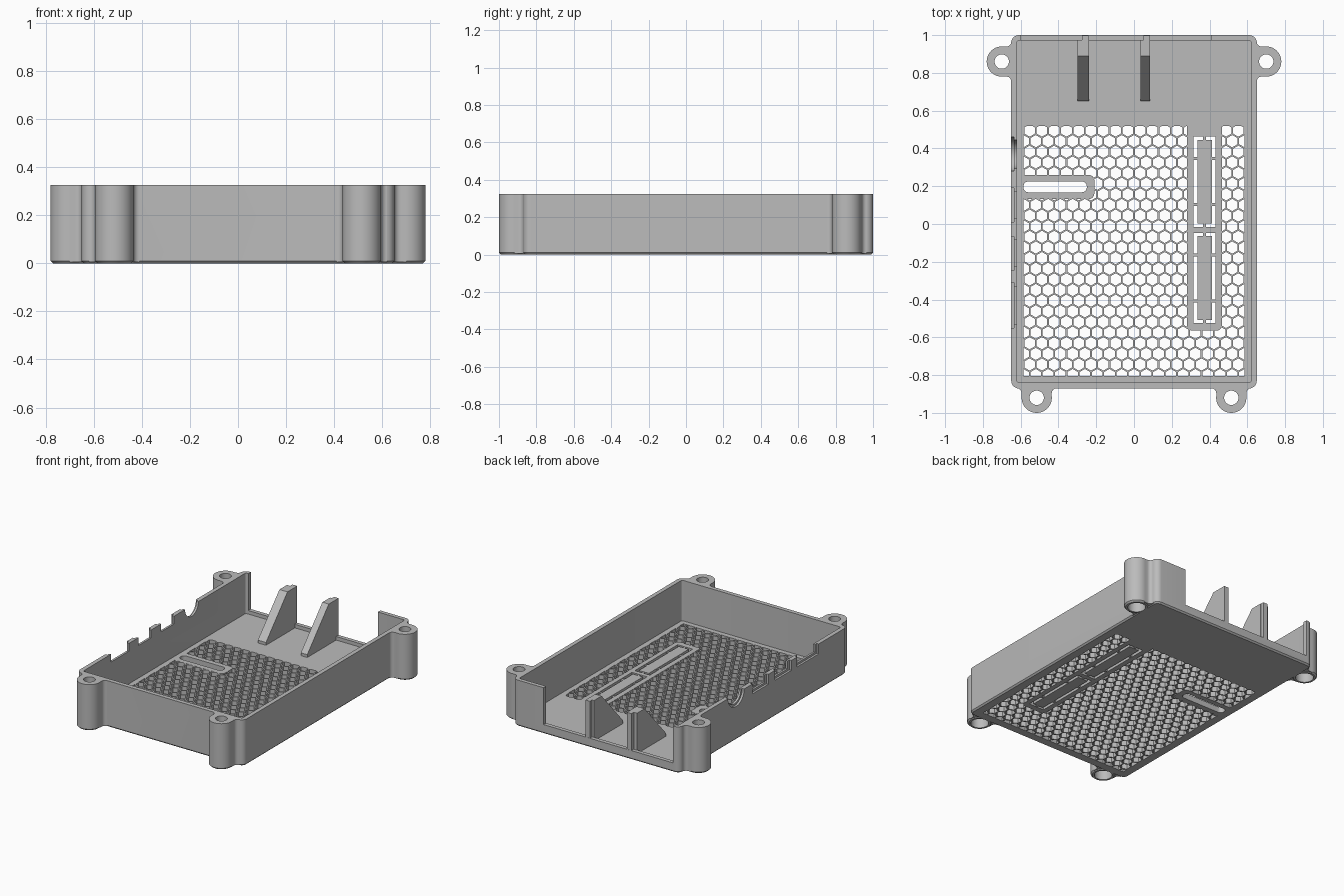
import bpy, bmesh, math

if "Cube" in bpy.data.objects:
    bpy.data.objects.remove(bpy.data.objects["Cube"], do_unlink=True)

grey = bpy.data.materials.new("plain grey")
grey.use_nodes = True
colour = (0.5, 0.5, 0.5, 1)
grey.diffuse_color = colour
grey.node_tree.nodes["Principled BSDF"].inputs["Base Color"].default_value = colour

HEIGHT, FLOOR = 0.325, 0.04


def add_prism(bm, rings):
    """Skin a stack of equal point rings and cap both ends."""
    loops = [[bm.verts.new(p) for p in ring] for ring in rings]
    n = len(loops[0])
    for low, high in zip(loops, loops[1:]):
        for i in range(n):
            j = (i + 1) % n
            bm.faces.new((low[i], low[j], high[j], high[i]))
    bm.faces.new(loops[0][::-1])
    bm.faces.new(loops[-1])


def finish(bm, name):
    bmesh.ops.recalc_face_normals(bm, faces=bm.faces)
    mesh = bpy.data.meshes.new(name)
    bm.to_mesh(mesh)
    bm.free()
    obj = bpy.data.objects.new(name, mesh)
    mesh.materials.append(grey)
    bpy.context.collection.objects.link(obj)
    return obj


def rounded_ring(x0, x1, y0, y1, r, z, steps=8):
    ring = []
    corners = ((x1 - r, y1 - r), (x0 + r, y1 - r), (x0 + r, y0 + r), (x1 - r, y0 + r))
    for q, (cx, cy) in enumerate(corners):
        for s in range(steps):
            a = (q + s / (steps - 1 + 0.001)) * math.pi / 2
            ring.append((cx + r * math.cos(a), cy + r * math.sin(a), z))
    return ring


def block(name, x0, x1, y0, y1, z0, z1, r=0.0, chamfer=0.0):
    """Box with optional rounded upright corners and a chamfered foot."""
    bm = bmesh.new()
    if r == 0:
        foot = [[(x0, y0, z), (x1, y0, z), (x1, y1, z), (x0, y1, z)] for z in (z0, z1)]
        add_prism(bm, foot)
    else:
        rings = [rounded_ring(x0, x1, y0, y1, r, z0 + chamfer), rounded_ring(x0, x1, y0, y1, r, z1)]
        if chamfer:
            c = chamfer
            rings.insert(0, rounded_ring(x0 + c, x1 - c, y0 + c, y1 - c, r - c, z0))
        add_prism(bm, rings)
    return finish(bm, name)


def tube(name, cx, cy, r, z0, z1, chamfer=0.0, axis="Z"):
    bm = bmesh.new()
    radii = [(z0, r - chamfer), (z0 + chamfer, r), (z1, r)] if chamfer else [(z0, r), (z1, r)]
    rings = []
    for h, rad in radii:
        ring = []
        for i in range(40):
            a = math.tau * i / 40
            u, v = cx + rad * math.cos(a), cy + rad * math.sin(a)
            ring.append((u, v, h) if axis == "Z" else (h, u, v))
        rings.append(ring)
    add_prism(bm, rings)
    return finish(bm, name)


def combine(target, tool, operation):
    mod = target.modifiers.new("combine", "BOOLEAN")
    mod.operation, mod.object, mod.solver = operation, tool, "MANIFOLD"
    bpy.context.view_layer.objects.active = target
    bpy.ops.object.modifier_apply(modifier=mod.name)
    bpy.data.objects.remove(tool, do_unlink=True)


def cut(target, tool):
    combine(target, tool, "DIFFERENCE")


def join(target, tool):
    combine(target, tool, "UNION")


# Outer block of the tray
case = block("case", -0.65, 0.65, -0.87, 1.0, 0, HEIGHT, 0.04, 0.01)

# Screw lugs: centre and outward direction
lugs = [(-0.515, -0.92, 0, -1), (0.515, -0.92, 0, -1), (-0.70, 0.86, -1, 0), (0.70, 0.86, 1, 0)]
R, F = 0.08, 0.025
for cx, cy, dx, dy in lugs:
    wx, wy = cx - 0.05 * dx, cy - 0.05 * dy

    def span(near, far, half):
        """Rectangle running outward from the wall, half as wide as given."""
        xs = sorted((wx + dx * near, wx + dx * far)) if dx else (cx - half, cx + half)
        ys = sorted((wy + dy * near, wy + dy * far)) if dy else (cy - half, cy + half)
        return (*xs, *ys)

    web = block("web", *span(-0.02, F, R + F), 0.005, HEIGHT)
    for side in (-1, 1):
        off = side * (R + F)
        cut(web, tube("fillet", wx + dx * F + abs(dy) * off, wy + dy * F + abs(dx) * off, F, -1, 1))
    join(case, web)
    join(case, block("neck", *span(-0.02, 0.05, R - 0.0005), 0.005, HEIGHT))
    join(case, tube("lug", cx, cy, R, 0, HEIGHT, 0.01))

# Hollow interior and back opening
cut(case, block("hollow", -0.62, 0.62, -0.84, 0.972, FLOOR, 1, 0.012))
cut(case, block("opening", -0.6, 0.41, 0.9, 1.1, 0.065, 1))

# Screw holes with wider sockets underneath
for cx, cy, dx, dy in lugs:
    cut(case, tube("hole", cx, cy, 0.038, -1, 1))
    cut(case, tube("socket", cx, cy, 0.057, -1, 0.1))

# Port notches along the side wall, each with a wider outer recess
for y, half in ((0.1, 0.07), (-0.155, 0.07), (-0.43, 0.1)):
    cut(case, block("port", -0.8, -0.6, y - half, y + half, HEIGHT - 0.055, 1))
    cut(case, block("recess", -0.8, -0.635, y - half - 0.02, y + half + 0.02, HEIGHT - 0.07, 1))
cut(case, tube("round_port", 0.37, HEIGHT, 0.075, -0.8, -0.6, axis="X"))
cut(case, tube("round_recess", 0.37, HEIGHT, 0.09, -0.8, -0.635, axis="X"))

# Honeycomb vent, leaving solid borders round the two slots
bm = bmesh.new()
pitch, cell = 0.065, 0.0325
for row in range(25):
    y = -0.80 + row * pitch * math.sqrt(3) / 2
    for col in range(20):
        x = -0.585 + (col + 0.5 * (row % 2)) * pitch
        hexagon = [(x + cell * math.sin(k * math.pi / 3), y - cell * math.cos(k * math.pi / 3)) for k in range(6)]
        add_prism(bm, [[(u, v, z) for u, v in hexagon] for z in (-0.1, 0.1)])
vent = finish(bm, "vent")
combine(vent, block("zone", -0.585, 0.585, -0.805, 0.518, -0.05, 0.08), "INTERSECT")
cut(vent, block("long_border", 0.28, 0.465, -0.565, 0.6, -1, 1, 0.03))
cut(vent, block("short_border", -0.7, -0.21, 0.132, 0.26, -1, 1, 0.03))
cut(case, vent)

# Slots
cut(case, block("short_slot", -0.585, -0.25, 0.168, 0.225, -1, 0.2, 0.025))
for y0 in (-0.525, -0.015):
    cut(case, block("long_slot", 0.315, 0.432, y0, y0 + 0.478, -1, 0.2))
parts = [case]

# Light bars held in the long slots by small tabs
for label, y0 in (("front", -0.525), ("back", -0.015)):
    mid = y0 + 0.239
    bar = block(label + "_slot_bar", 0.335, 0.412, mid - 0.222, mid + 0.222, 0, FLOOR)
    join(bar, block("tie", 0.366, 0.381, mid - 0.245, mid + 0.245, 0.002, FLOOR - 0.002))
    for off in (-0.122, 0.122):
        join(bar, block("tab", 0.31, 0.437, mid + off - 0.008, mid + off + 0.008, 0.002, FLOOR - 0.002))
    parts.append(bar)

# Sloped support ribs with a slim post at the back edge
for label, x0, x1, p0, p1 in (("right", -0.3, -0.237, -0.275, -0.24), ("left", 0.035, 0.085, 0.05, 0.085)):
    bm = bmesh.new()
    profile = ((0.65, 0.03), (0.65, 0.06), (0.89, HEIGHT), (0.974, HEIGHT), (0.974, 0.03))
    add_prism(bm, [[(x, y, z) for y, z in profile] for x in (x0, x1)])
    rib = finish(bm, label + "_support_rib")
    join(rib, block("post", p0, p1, 0.95, 0.999, 0.05, HEIGHT))
    parts.append(rib)

# Smooth the curved walls and keep hard edges
for obj in parts:
    bpy.ops.object.select_all(action="DESELECT")
    obj.select_set(True)
    bpy.context.view_layer.objects.active = obj
    bpy.ops.object.shade_smooth_by_angle(angle=math.radians(30))
